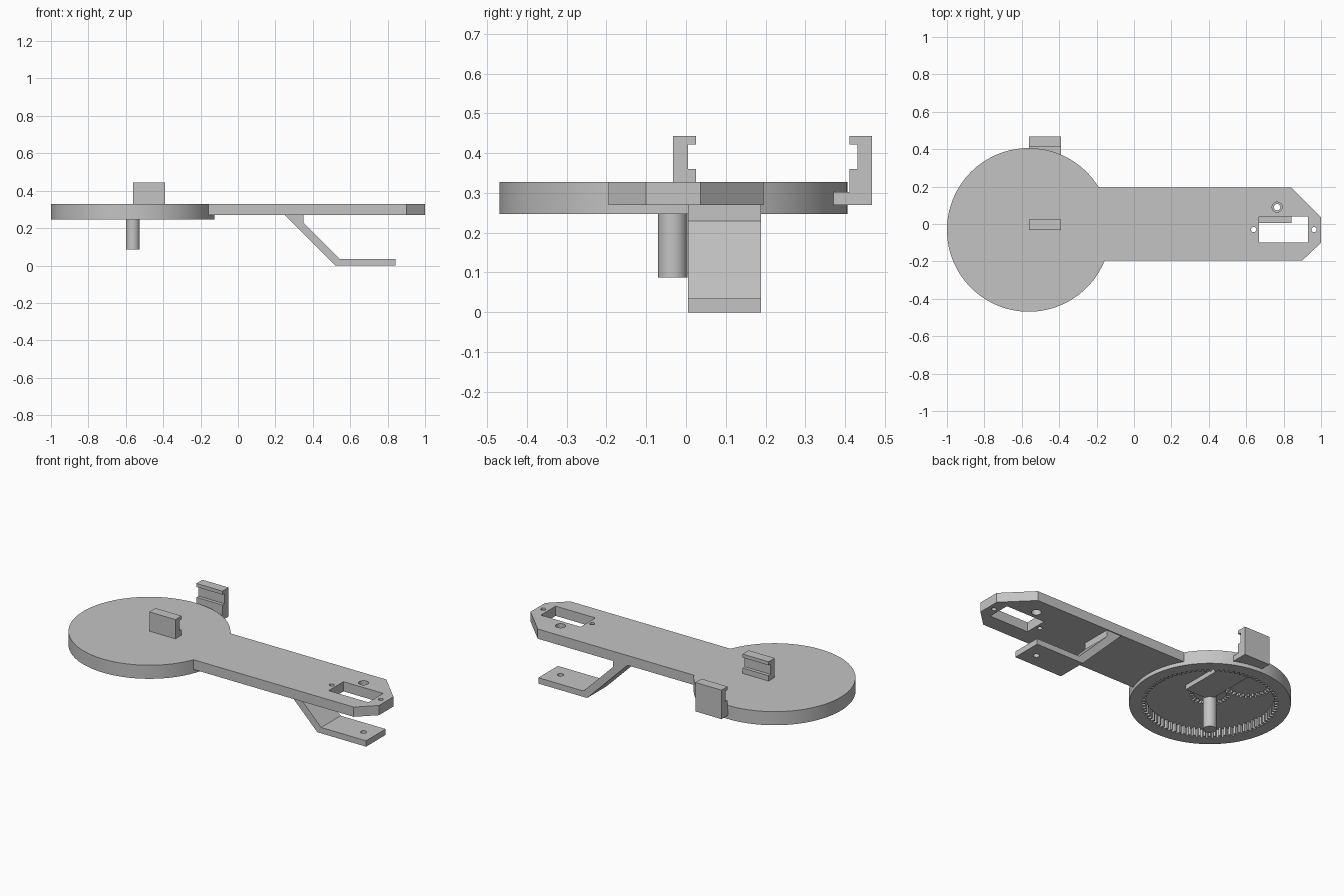
import bpy, bmesh
from math import cos, sin, pi

cube = bpy.data.objects.get("Cube")
if cube:
    bpy.data.objects.remove(cube, do_unlink=True)

grey = bpy.data.materials.new("light_grey")
grey.use_nodes = True
COLOR = (0.55, 0.55, 0.55, 1)
grey.diffuse_color = COLOR
grey.node_tree.nodes["Principled BSDF"].inputs["Base Color"].default_value = COLOR

HUB = (-0.5625, -0.0315)    # centre of the round housing
HOOK_X = (-0.5625, -0.39)   # width of both clamp jaws


def prism(name, outline, lo, hi, axis="z"):
    """Extrude a flat outline from lo to hi along an axis."""
    place = {"x": lambda a, b: (lo, a, b),
             "y": lambda a, b: (a, lo, b),
             "z": lambda a, b: (a, b, lo)}[axis]
    bm = bmesh.new()
    face = bm.faces.new([bm.verts.new(place(a, b)) for a, b in outline])
    grown = bmesh.ops.extrude_face_region(bm, geom=[face])["geom"]
    shift = [hi - lo if axis == k else 0 for k in "xyz"]
    bmesh.ops.translate(bm, vec=shift, verts=[v for v in grown if isinstance(v, bmesh.types.BMVert)])
    bmesh.ops.recalc_face_normals(bm, faces=bm.faces)
    mesh = bpy.data.meshes.new(name)
    bm.to_mesh(mesh)
    bm.free()
    mesh.materials.append(grey)
    obj = bpy.data.objects.new(name, mesh)
    bpy.context.collection.objects.link(obj)
    return obj


def circle(center, r, n=32):
    return [(center[0] + r * cos(2 * pi * i / n), center[1] + r * sin(2 * pi * i / n))
            for i in range(n)]


def gear(center, root, tip, teeth):
    """Outline of a gear with trapezoid teeth."""
    pts = []
    for i in range(teeth):
        for part, r in ((0, root), (0.4, root), (0.55, tip), (0.85, tip)):
            a = 2 * pi * (i + part) / teeth
            pts.append((center[0] + r * cos(a), center[1] + r * sin(a)))
    return pts


def combine(target, tool, operation="DIFFERENCE"):
    """Boolean the tool into the target and discard the tool."""
    mod = target.modifiers.new(operation.lower(), "BOOLEAN")
    mod.operation = operation
    mod.solver = "EXACT"
    mod.object = tool
    bpy.context.view_layer.objects.active = target
    bpy.ops.object.modifier_apply(modifier=mod.name)
    bpy.data.objects.remove(tool, do_unlink=True)


# Round housing joined to the long arm with its chamfered end
body = prism("housing_and_arm", circle(HUB, 0.4375, 128), 0.247, 0.328)
arm = prism("arm", [(-0.25, -0.195), (0.9, -0.195), (1, -0.1), (1, 0.037),
                    (0.842, 0.195), (-0.25, 0.195)], 0.27, 0.328)
combine(body, arm, "UNION")

# Toothed recess under the housing, with two shallow gear pockets
combine(body, prism("ring_gear_cutter", gear(HUB, 0.35, 0.37, 80), 0.2, 0.298))
combine(body, prism("sun_pocket", gear(HUB, 0.09, 0.108, 24), 0.28, 0.314))
planet = (HUB[0] - 0.09, HUB[1] + 0.215)
combine(body, prism("planet_pocket", gear(planet, 0.115, 0.133, 30), 0.28, 0.313))

# Motor window and screw holes in the arm
window = [(0.668, -0.1), (0.93, -0.1), (0.93, 0.04), (0.668, 0.04)]
combine(body, prism("window_cutter", window, 0.2, 0.4))
for x, y, r in ((0.64, -0.03, 0.014), (0.963, -0.03, 0.014), (0.765, 0.09, 0.027)):
    combine(body, prism("hole_cutter", circle((x, y), r), 0.2, 0.4))

# Bent bracket under the arm
bracket = prism("bracket", [(0.25, 0.27), (0.52, 0), (0.842, 0), (0.842, 0.035), (0.545, 0.035),
                            (0.35, 0.23), (0.35, 0.27)], 0.005, 0.189, "y")
combine(bracket, prism("hole_cutter", circle((0.765, 0.09), 0.017), -0.1, 0.1))

# Centre axle
axle = prism("axle", circle((HUB[0], HUB[1] - 0.002), 0.037, 48), 0.087, 0.32)

# Fixed jaw on the housing, and sliding jaw with its bar
fixed_jaw = prism("fixed_jaw", [(-0.033, 0.328), (0.025, 0.328), (0.025, 0.36), (0.005, 0.36),
                                (0.005, 0.422), (0.025, 0.422), (0.025, 0.443),
                                (-0.033, 0.443)], *HOOK_X, "x")
sliding_jaw = prism("sliding_jaw", [(-0.03, 0.27), (0.468, 0.27), (0.468, 0.443), (0.411, 0.443),
                                    (0.411, 0.422), (0.431, 0.422), (0.431, 0.36),
                                    (0.411, 0.36), (0.411, 0.303), (-0.03, 0.303)],
                    *HOOK_X, "x")

# Smooth round walls, crisp edges
for obj in (body, bracket, axle, fixed_jaw, sliding_jaw):
    bpy.ops.object.select_all(action="DESELECT")
    obj.select_set(True)
    bpy.context.view_layer.objects.active = obj
    bpy.ops.object.shade_smooth_by_angle(angle=0.5)
